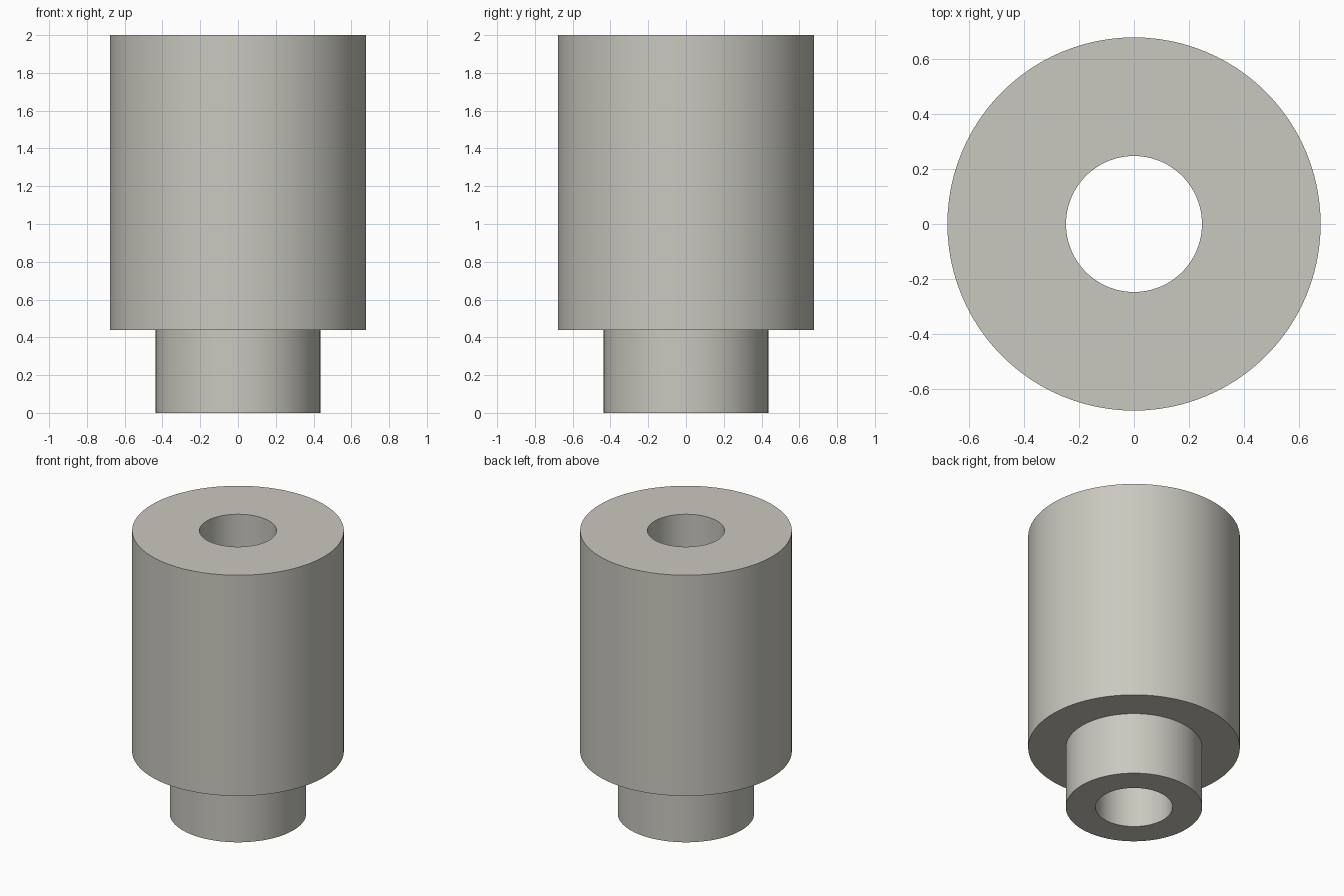
import bpy
import bmesh
import math

default_cube = bpy.data.objects.get("Cube")
if default_cube:
    bpy.data.objects.remove(default_cube, do_unlink=True)

SEGMENTS = 96
BODY_RADIUS, NECK_RADIUS, BORE_RADIUS = 0.678, 0.437, 0.247
HEIGHT, SHOULDER = 2.0, 0.44

# Warm grey metal
metal = bpy.data.materials.new("warm_grey")
metal.use_nodes = True
colour = (0.59, 0.58, 0.52, 1)
metal.diffuse_color = colour
metal.node_tree.nodes["Principled BSDF"].inputs["Base Color"].default_value = colour

# Closed section of the stepped sleeve: radius, height
section = [
    (BORE_RADIUS, 0), (NECK_RADIUS, 0), (NECK_RADIUS, SHOULDER),
    (BODY_RADIUS, SHOULDER), (BODY_RADIUS, HEIGHT), (BORE_RADIUS, HEIGHT),
]

# Spin the section around the vertical axis
bm = bmesh.new()
verts = [bm.verts.new((r, 0, z)) for r, z in section]
edges = [bm.edges.new((a, b)) for a, b in zip(verts, verts[1:] + verts[:1])]
bmesh.ops.spin(bm, geom=verts + edges, cent=(0, 0, 0), axis=(0, 0, 1),
               angle=math.tau, steps=SEGMENTS, use_merge=True)
bmesh.ops.remove_doubles(bm, verts=bm.verts, dist=0.0001)
bmesh.ops.recalc_face_normals(bm, faces=bm.faces)

mesh = bpy.data.meshes.new("stepped_sleeve")
bm.to_mesh(mesh)
bm.free()
mesh.materials.append(metal)
sleeve = bpy.data.objects.new("stepped_sleeve", mesh)
bpy.context.collection.objects.link(sleeve)

# Smooth walls with sharp rims
bpy.context.view_layer.objects.active = sleeve
sleeve.select_set(True)
bpy.ops.object.shade_smooth_by_angle(angle=math.radians(30))
